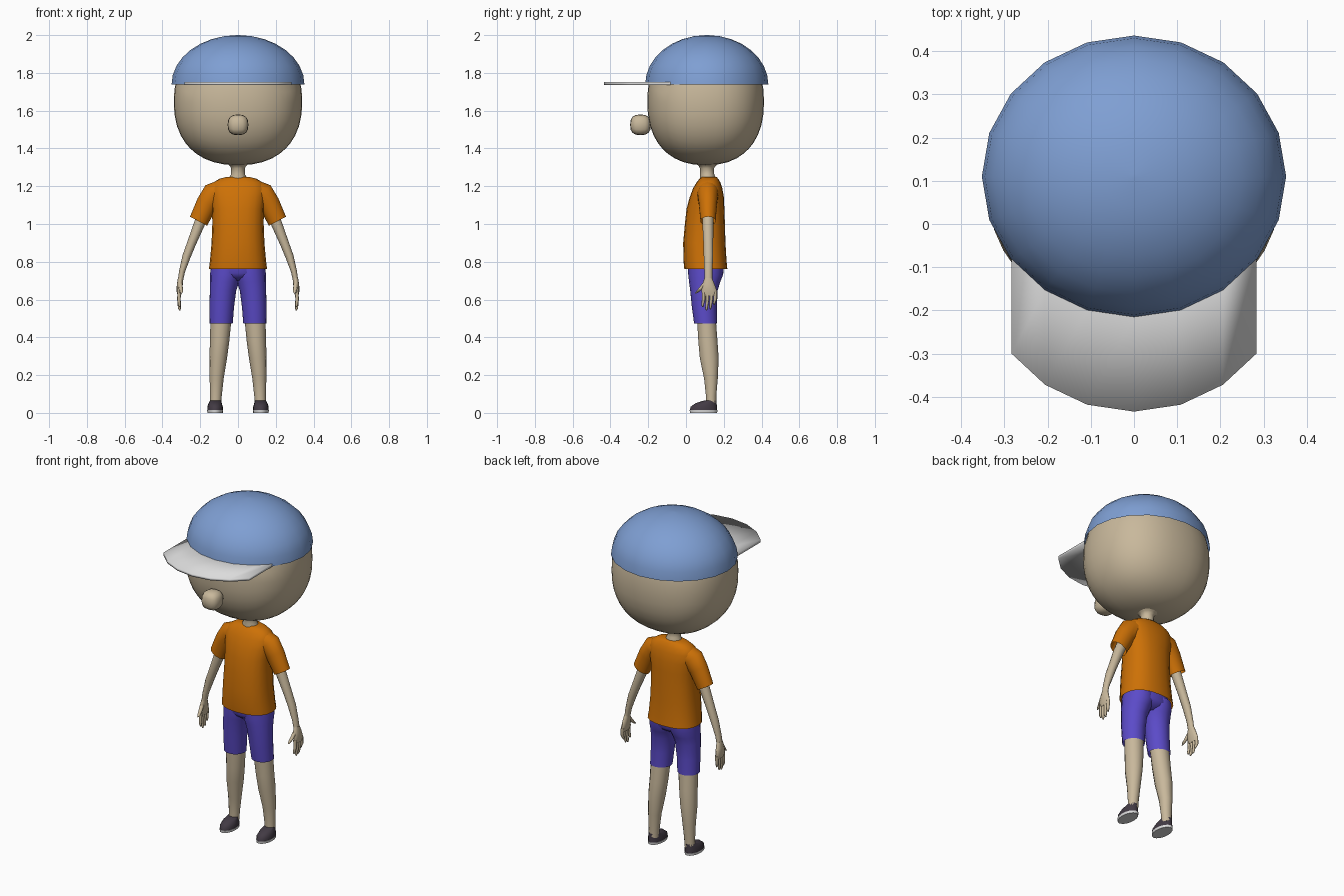
import bpy, bmesh, math


def material(name, rgb):
    m = bpy.data.materials.new(name)
    m.diffuse_color = (*rgb, 1)
    return m


SKIN = material("skin tan", (0.58, 0.48, 0.33))
BLUE = material("cap blue", (0.21, 0.345, 0.65))
GREY = material("light grey", (0.71, 0.71, 0.71))
ORANGE = material("shirt orange", (0.61, 0.165, 0.002))
PURPLE = material("shorts purple", (0.105, 0.07, 0.58))
DARK = material("shoe dark", (0.055, 0.043, 0.058))


def finish(name, bm, mat, angle=50):
    bmesh.ops.recalc_face_normals(bm, faces=bm.faces)
    me = bpy.data.meshes.new(name)
    bm.to_mesh(me)
    bm.free()
    me.materials.append(mat)
    ob = bpy.data.objects.new(name, me)
    bpy.context.collection.objects.link(ob)
    bpy.ops.object.select_all(action='DESELECT')
    ob.select_set(True)
    bpy.context.view_layer.objects.active = ob
    bpy.ops.object.shade_smooth_by_angle(angle=math.radians(angle))
    return ob


def power(v, p):
    return math.copysign(abs(v) ** (2 / p), v)


def loft(name, rings, mat, n=16, side=1, ends=(True, True), p=2):
    """Skin rings of (x, y, z, half width, half depth, tilt in degrees); p squares them off."""
    bm = bmesh.new()
    loops = []
    for r in rings:
        x, y, z, a, b = r[:5]
        t = math.radians(r[5]) if len(r) > 5 else 0
        loop = []
        for i in range(n):
            q = 2 * math.pi * i / n
            u = a * power(math.cos(q), p)
            loop.append(bm.verts.new((side * (x + u * math.cos(t)),
                                      y + b * power(math.sin(q), p),
                                      z + u * math.sin(t))))
        loops.append(loop)
    for lo, hi in zip(loops, loops[1:]):
        for i in range(n):
            j = (i + 1) % n
            bm.faces.new((lo[i], lo[j], hi[j], hi[i]))
    if ends[0]:
        bm.faces.new(loops[0][::-1])
    if ends[1]:
        bm.faces.new(loops[-1])
    return finish(name, bm, mat)


def round_cube(cuts, p, radii, centre):
    """Cube subdivided and inflated to a slightly boxy ball."""
    bm = bmesh.new()
    bmesh.ops.create_cube(bm, size=2)
    bmesh.ops.subdivide_edges(bm, edges=bm.edges, cuts=cuts, use_grid_fill=True)
    for v in bm.verts:
        k = sum(abs(c) ** p for c in v.co) ** (1 / p)
        v.co = [c / k * r + o for c, r, o in zip(v.co, radii, centre)]
    return bm


# Head, its top tucked inside the cap
bm = round_cube(9, 2.3, (0.34, 0.309, 0.336), (0, 0.104, 1.647))
for v in bm.verts:
    x, y, z = v.co.x, v.co.y - 0.11, v.co.z - 1.738
    q = math.hypot(x / 0.352, y / 0.326, z / 0.262)
    if z > 0 and q > 0.96:
        k = 0.96 / q
        v.co = (x * k, 0.11 + y * k, 1.738 + z * k)
finish("head", bm, SKIN, 180)

# Nose
finish("nose", round_cube(3, 2.6, (0.055, 0.055, 0.055), (0, -0.241, 1.525)), SKIN, 180)

# Neck, flaring into the head
loft("neck", [(0, 0.117, 1.2, 0.06, 0.045), (0, 0.116, 1.243, 0.048, 0.042),
              (0, 0.112, 1.265, 0.036, 0.037), (0, 0.111, 1.295, 0.036, 0.037),
              (0, 0.112, 1.31, 0.045, 0.047), (0, 0.11, 1.33, 0.08, 0.08)], SKIN, 12)

# Cap dome
dome = []
for k in range(9):
    e = math.radians(89 * k / 8)
    dome.append((0, 0.11, 1.738 + 0.262 * math.sin(e), 0.352 * math.cos(e), 0.326 * math.cos(e)))
loft("cap_dome", dome, BLUE, 20, ends=(False, True))

# Cap visor: the front arc of the dome pushed forward
bm = bmesh.new()
rows = []
for k in range(7):
    q = math.radians(216 + 18 * k)
    x, y = 0.35 * math.cos(q), 0.11 + 0.325 * math.sin(q)
    rows.append([bm.verts.new((x, y - d, z)) for d, z in
                 ((0, 1.736), (0.219, 1.736), (0.219, 1.751), (0, 1.751))])
for a, b in zip(rows, rows[1:]):
    for i in range(3):
        bm.faces.new((a[i], a[i + 1], b[i + 1], b[i]))
bm.faces.new(rows[0])
bm.faces.new(rows[-1][::-1])
finish("cap_visor", bm, GREY, 180)

# Shirt body
loft("shirt", [
    (0, 0.105, 0.762, 0.154, 0.114), (0, 0.101, 0.80, 0.149, 0.114),
    (0, 0.097, 0.90, 0.140, 0.112), (0, 0.1, 1.0, 0.136, 0.106),
    (0, 0.103, 1.08, 0.137, 0.100), (0, 0.110, 1.14, 0.145, 0.091),
    (0, 0.115, 1.19, 0.147, 0.077), (0, 0.119, 1.22, 0.130, 0.063),
    (0, 0.121, 1.24, 0.097, 0.049), (0, 0.122, 1.249, 0.06, 0.04)],
    ORANGE, 20, ends=(False, True), p=2.35)

# Shorts waist
loft("shorts_waist", [
    (0, 0.102, 0.70, 0.05, 0.05), (0, 0.104, 0.72, 0.12, 0.08),
    (0, 0.104, 0.74, 0.147, 0.094), (0, 0.105, 0.79, 0.142, 0.094)], PURPLE, 20)

for s, tag in ((1, "left"), (-1, "right")):
    # Sleeve and arm
    loft("sleeve_" + tag, [
        (0.07, 0.116, 1.17, 0.07, 0.058, 75), (0.128, 0.116, 1.156, 0.066, 0.056, 48),
        (0.164, 0.116, 1.108, 0.057, 0.049, 31), (0.209, 0.117, 1.015, 0.051, 0.041, 28)],
        ORANGE, 14, s, (False, False))
    loft("arm_" + tag, [
        (0.175, 0.116, 1.07, 0.03, 0.03, 25), (0.205, 0.116, 1.0, 0.029, 0.029, 23),
        (0.245, 0.118, 0.90, 0.024, 0.026, 21), (0.272, 0.119, 0.83, 0.022, 0.025, 18),
        (0.296, 0.118, 0.75, 0.016, 0.021, 14), (0.305, 0.118, 0.70, 0.014, 0.021, 8)],
        SKIN, 12, s)
    # Hand with four fingers and a thumb
    loft("palm_" + tag, [
        (0.304, 0.118, 0.715, 0.014, 0.02), (0.308, 0.119, 0.68, 0.016, 0.033),
        (0.311, 0.123, 0.645, 0.014, 0.041), (0.311, 0.124, 0.62, 0.009, 0.038)],
        SKIN, 12, s)
    for i in range(4):
        y0, tip = 0.093 + 0.0205 * i, (0.56, 0.542, 0.548, 0.572)[i]
        y1 = y0 - 0.005
        loft(f"finger_{i + 1}_{tag}", [
            (0.311, y0, 0.64, 0.01, 0.0095), (0.313, y0, 0.60, 0.009, 0.009),
            (0.310, y1, tip + 0.012, 0.008, 0.007), (0.308, y1, tip, 0.003, 0.003)],
            SKIN, 8, s)
    loft("thumb_" + tag, [
        (0.306, 0.10, 0.685, 0.012, 0.014), (0.303, 0.08, 0.66, 0.011, 0.013),
        (0.300, 0.062, 0.642, 0.009, 0.009), (0.300, 0.050, 0.632, 0.004, 0.004)],
        SKIN, 8, s)
    # Shorts leg, crossing the midline at the crotch
    loft("shorts_leg_" + tag, [
        (0.09, 0.104, 0.473, 0.062, 0.061), (0.086, 0.097, 0.56, 0.065, 0.066),
        (0.079, 0.095, 0.65, 0.070, 0.073), (0.071, 0.099, 0.695, 0.077, 0.083),
        (0.064, 0.104, 0.73, 0.084, 0.092), (0.061, 0.105, 0.77, 0.084, 0.094)],
        PURPLE, 16, s, (False, False))
    # Lower leg
    loft("leg_" + tag, [
        (0.119, 0.133, 0.04, 0.029, 0.028), (0.117, 0.133, 0.09, 0.031, 0.028),
        (0.113, 0.132, 0.18, 0.037, 0.037), (0.105, 0.123, 0.29, 0.047, 0.051),
        (0.097, 0.116, 0.38, 0.051, 0.052), (0.090, 0.108, 0.50, 0.056, 0.051)],
        SKIN, 14, s)
    # Shoe upper and sole
    loft("shoe_" + tag, [
        (0.121, 0.093, 0.013, 0.041, 0.072), (0.121, 0.094, 0.032, 0.041, 0.070),
        (0.121, 0.106, 0.051, 0.035, 0.056), (0.119, 0.128, 0.065, 0.029, 0.034)],
        DARK, 16, s)
    loft("sole_" + tag, [
        (0.121, 0.093, 0.0, 0.041, 0.072), (0.121, 0.093, 0.014, 0.0425, 0.0735)],
        GREY, 16, s)
